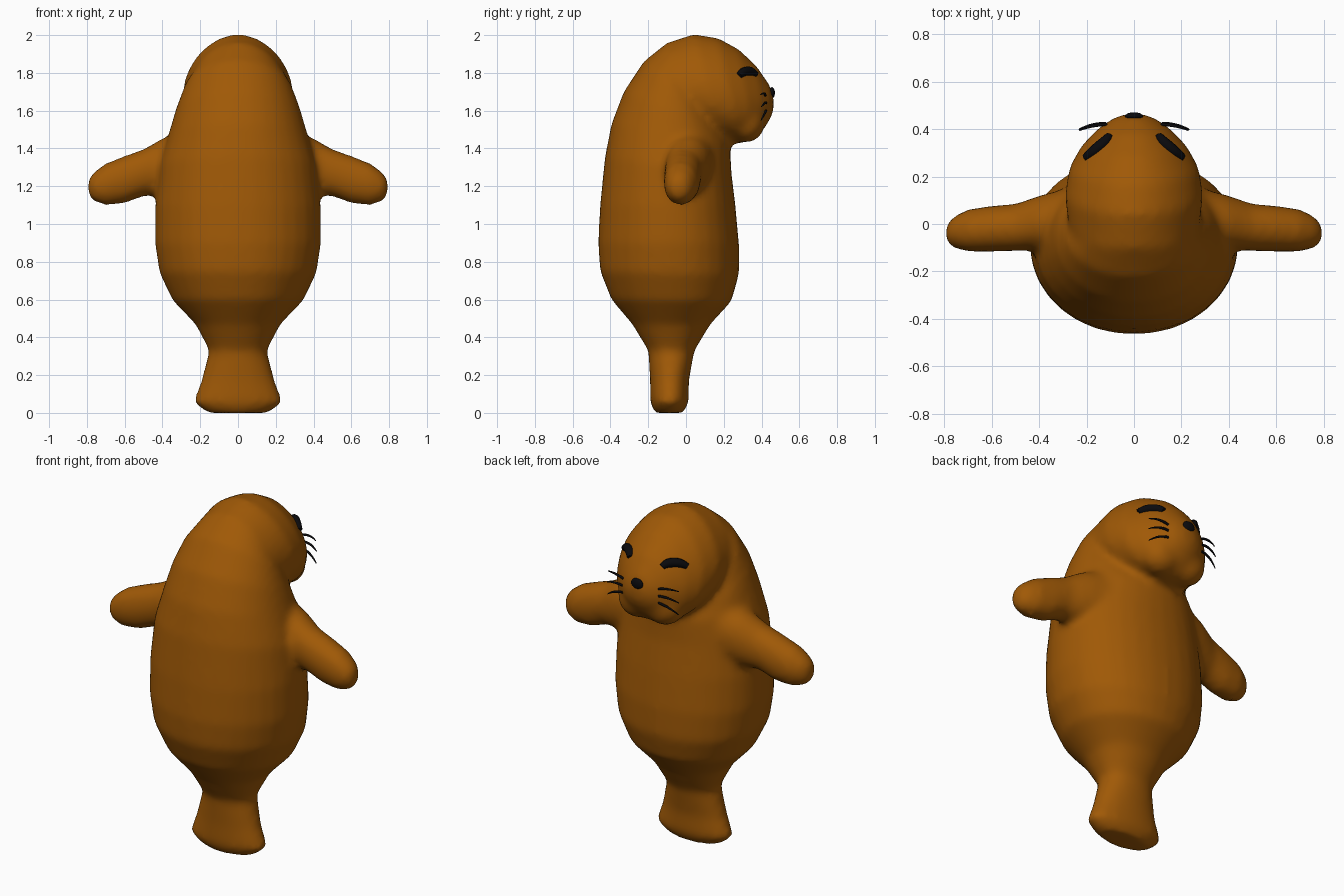
import bpy, bmesh, math
from mathutils import Vector

if "Cube" in bpy.data.objects:
    bpy.data.objects.remove(bpy.data.objects["Cube"])


def material(name, rgb):
    m = bpy.data.materials.new(name)
    m.diffuse_color = (*rgb, 1)
    m.use_nodes = True
    m.node_tree.nodes["Principled BSDF"].inputs["Base Color"].default_value = m.diffuse_color
    return m


fur = material("brown_fur", (0.35, 0.1, 0.002))
black = material("black", (0.003, 0.003, 0.004))


def loft(name, rings, mat, n=32, power=2.1, taper=0):
    """Skin superellipse rings, each (centre, u half axis, v half axis); taper narrows u towards +v."""
    bm = bmesh.new()
    loops = []
    for c, u, v in rings:
        loop = []
        for i in range(n):
            a = 2 * math.pi * i / n
            ca, sa = math.cos(a), math.sin(a)
            k = math.copysign(abs(ca) ** (2 / power), ca) * (1 - taper * sa)
            p = Vector(c) + Vector(u) * k \
                + Vector(v) * math.copysign(abs(sa) ** (2 / power), sa)
            loop.append(bm.verts.new(p))
        loops.append(loop)
    for a, b in zip(loops, loops[1:]):
        for i in range(n):
            j = (i + 1) % n
            bm.faces.new((a[i], a[j], b[j], b[i]))
    bm.faces.new(loops[0])
    bm.faces.new(loops[-1])
    bmesh.ops.recalc_face_normals(bm, faces=bm.faces)
    me = bpy.data.meshes.new(name)
    bm.to_mesh(me)
    bm.free()
    me.materials.append(mat)
    me.shade_smooth()
    ob = bpy.data.objects.new(name, me)
    bpy.context.collection.objects.link(ob)
    return ob


def side_rings(table):
    """Rings from back (y, z), front (y, z) and half width."""
    out = []
    for by, bz, fy, fz, w in table:
        b, f = Vector((0, by, bz)), Vector((0, fy, fz))
        out.append(((b + f) / 2, (w, 0, 0), (b - f) / 2))
    return out


def ball(name, loc, scale, mat):
    bpy.ops.mesh.primitive_uv_sphere_add(segments=20, ring_count=12, location=loc)
    ob = bpy.context.object
    ob.name = name
    ob.scale = scale
    ob.data.materials.append(mat)
    ob.data.shade_smooth()
    return ob


# Torso with flared tail
body = loft("body", side_rings([
    (-.165, 0, -.015, 0, .16), (-.19, .055, .015, .055, .238),
    (-.19, .17, .015, .17, .195), (-.20, .33, .045, .33, .152),
    (-.285, .47, .13, .47, .225), (-.395, .60, .24, .59, .345),
    (-.455, .75, .28, .73, .415), (-.465, .90, .28, .90, .44),
    (-.455, 1.1, .262, 1.1, .438), (-.43, 1.35, .24, 1.28, .415),
    (-.395, 1.53, .235, 1.42, .368), (-.33, 1.70, .20, 1.50, .332),
    (-.225, 1.86, .15, 1.55, .29), (-.10, 1.96, .08, 1.55, .24)]), fur, taper=.04)

# Head bent forward
head = loft("head", side_rings([
    (-.225, 1.86, .0, 1.56, .255), (-.10, 1.96, .09, 1.485, .275),
    (.04, 2.005, .18, 1.445, .29), (.17, 1.985, .285, 1.425, .272),
    (.28, 1.925, .36, 1.445, .222), (.375, 1.835, .415, 1.505, .155),
    (.44, 1.74, .455, 1.57, .085), (.463, 1.68, .466, 1.62, .03)]),
    fur, power=2.0, taper=.13)

# Cheeks and flippers on both sides
parts = [body, head]
for s in (-1, 1):
    parts.append(ball("cheek", (s * .085, .32, 1.54), (.115, .1, .11), fur))
    parts.append(loft("flipper", [
        ((s * x, y, z), (0, hy, 0), (0, 0, hz)) for x, y, z, hy, hz in [
            (.25, .02, 1.34, .14, .17), (.40, .005, 1.305, .115, .15),
            (.50, -.015, 1.272, .10, .125), (.60, -.02, 1.235, .098, .127),
            (.70, -.028, 1.21, .09, .112), (.765, -.035, 1.198, .065, .078),
            (.795, -.04, 1.195, .03, .04)]], fur, n=20))

# Fuse the brown parts into one soft skin
bpy.ops.object.select_all(action='DESELECT')
for p in parts:
    p.select_set(True)
bpy.context.view_layer.objects.active = body
bpy.ops.object.join()
mod = body.modifiers.new("fuse", 'REMESH')
mod.mode = 'VOXEL'
mod.voxel_size = .02
mod.use_smooth_shade = True
mod = body.modifiers.new("soften", 'SMOOTH')
mod.factor = .5
mod.iterations = 9
for name in ("fuse", "soften"):
    bpy.ops.object.modifier_apply(modifier=name)
body.data.materials.clear()
body.data.materials.append(fur)


def on_skin(p):
    return body.closest_point_on_mesh(Vector(p))[1]


def stroke(name, pts, radii, depth):
    cu = bpy.data.curves.new(name, 'CURVE')
    cu.dimensions = '3D'
    cu.bevel_depth = depth
    cu.bevel_resolution = 2
    cu.use_fill_caps = True
    sp = cu.splines.new('NURBS')
    sp.points.add(len(pts) - 1)
    for q, p, r in zip(sp.points, pts, radii):
        q.co = (*p, 1)
        q.radius = r
    sp.use_endpoint_u = True
    sp.order_u = 3
    sp.resolution_u = 6
    cu.materials.append(black)
    ob = bpy.data.objects.new(name, cu)
    bpy.context.collection.objects.link(ob)


# Nose
ball("nose", on_skin((0, .47, 1.70)), (.038, .016, .03), black)

# Closed arched eyes and whiskers
for s in (-1, 1):
    stroke("eye", [on_skin((s * x, y, z)) for x, y, z in [
        (.1, .365, 1.785), (.12, .36, 1.81), (.155, .335, 1.818),
        (.19, .305, 1.81), (.205, .28, 1.785)]], (.7, 1, 1.1, 1, .7), .024)
    for z, rise, drop in ((1.68, .02, .005), (1.64, .01, -.02), (1.6, -.005, -.05)):
        root = on_skin((s * .115, .42, z))
        stroke("whisker", [root, root + Vector((s * .06, .0, rise)),
                           root + Vector((s * .115, -.025, drop))], (.8, 1, .3), .008)
